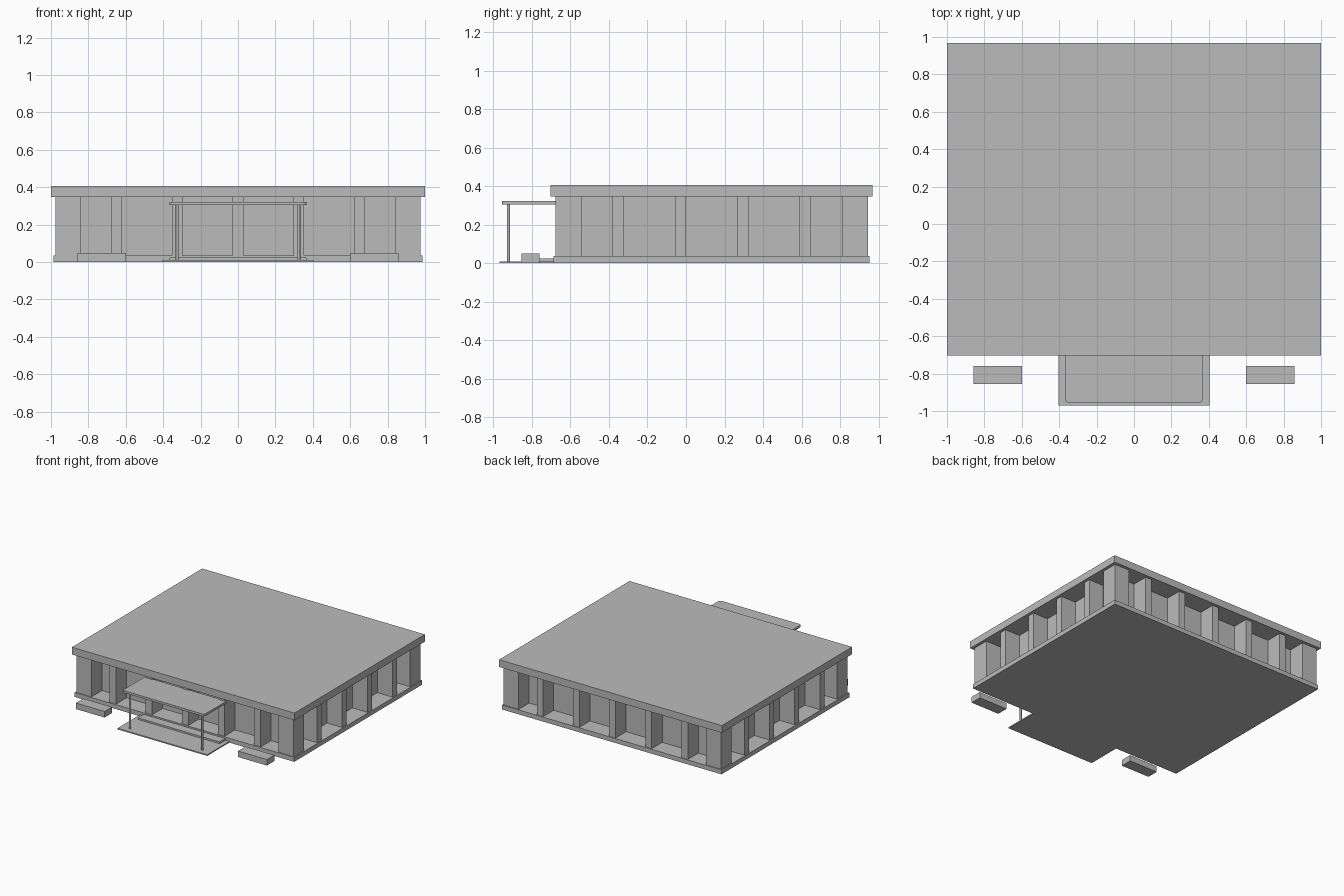
import bpy
import bmesh

cube = bpy.data.objects.get("Cube")
if cube:
    bpy.data.objects.remove(cube, do_unlink=True)

grey = bpy.data.materials.new("concrete_grey")
grey.use_nodes = True
grey.diffuse_color = (0.5, 0.5, 0.5, 1)
grey.node_tree.nodes["Principled BSDF"].inputs["Base Color"].default_value = (0.5, 0.5, 0.5, 1)


def finish(name, bm):
    mesh = bpy.data.meshes.new(name)
    bm.to_mesh(mesh)
    bm.free()
    mesh.materials.append(grey)
    obj = bpy.data.objects.new(name, mesh)
    bpy.context.collection.objects.link(obj)
    return obj


def box(name, x, y, z, round_front=0):
    """Box from (min, max) ranges, with optional rounded front corners."""
    bm = bmesh.new()
    bmesh.ops.create_cube(bm, size=1)
    for v in bm.verts:
        v.co = [r[0] if c < 0 else r[1] for c, r in zip(v.co, (x, y, z))]
    if round_front:
        edges = [e for e in bm.edges
                 if all(abs(v.co.y - y[0]) < 1e-5 for v in e.verts)
                 and abs(e.verts[0].co.x - e.verts[1].co.x) < 1e-5]
        bmesh.ops.bevel(bm, geom=edges, offset=round_front, segments=4,
                        profile=0.5, affect='EDGES')
    return finish(name, bm)


def around(centre, half):
    return (centre - half, centre + half)


CY = 0.133               # building centre in y
HX, HY = 0.976, 0.812    # half size of the colonnade
DEPTH, FIN = 0.135, 0.029
FLOOR, CEIL = 0.036, 0.347
height = (FLOOR, CEIL)

# Plinth, recessed walls and roof slab
box("plinth", around(0, 0.986), around(CY, 0.82), (0, FLOOR))
box("recessed_walls", around(0, HX - DEPTH), around(CY, HY - DEPTH), height)
box("roof_slab", (-1, 1), around(CY, 0.836), (CEIL, 0.406))

# Corner piers
for sx in (-1, 1):
    for sy in (-1, 1):
        box("corner_pier", around(sx * (HX - DEPTH / 2), DEPTH / 2),
            around(CY + sy * (HY - DEPTH / 2), DEPTH / 2), height)

# Fins on each side, one per bay
for side in (-1, 1):
    for i in range(-2, 3):
        box("front_fin" if side < 0 else "back_fin", around(i * 0.325, FIN),
            around(CY + side * (HY - DEPTH / 2), DEPTH / 2), height)
    for i in (-1.5, -0.5, 0.5, 1.5):
        box("left_fin" if side > 0 else "right_fin",
            around(side * (HX - DEPTH / 2), DEPTH / 2),
            around(CY + i * 0.323, FIN), height)

# Entrance paving, step and canopy
box("entrance_paving", around(0, 0.403), (-0.97, -0.68), (0, 0.01))
box("entrance_step", around(0, 0.367), (-0.76, -0.68), (0.01, 0.024))
box("canopy", around(0, 0.367), (-0.956, -0.67), (0.304, 0.322), round_front=0.02)

# Canopy posts and benches
for s in (-1, 1):
    bm = bmesh.new()
    bmesh.ops.create_cone(bm, cap_ends=True, segments=16, radius1=0.008,
                          radius2=0.008, depth=0.294)
    bmesh.ops.translate(bm, verts=bm.verts, vec=(s * 0.325, -0.922, 0.157))
    post = finish("canopy_post", bm)
    bpy.ops.object.select_all(action='DESELECT')
    post.select_set(True)
    bpy.context.view_layer.objects.active = post
    bpy.ops.object.shade_smooth_by_angle()
    box("bench", around(s * 0.729, 0.129), (-0.855, -0.76), (0, 0.049))
